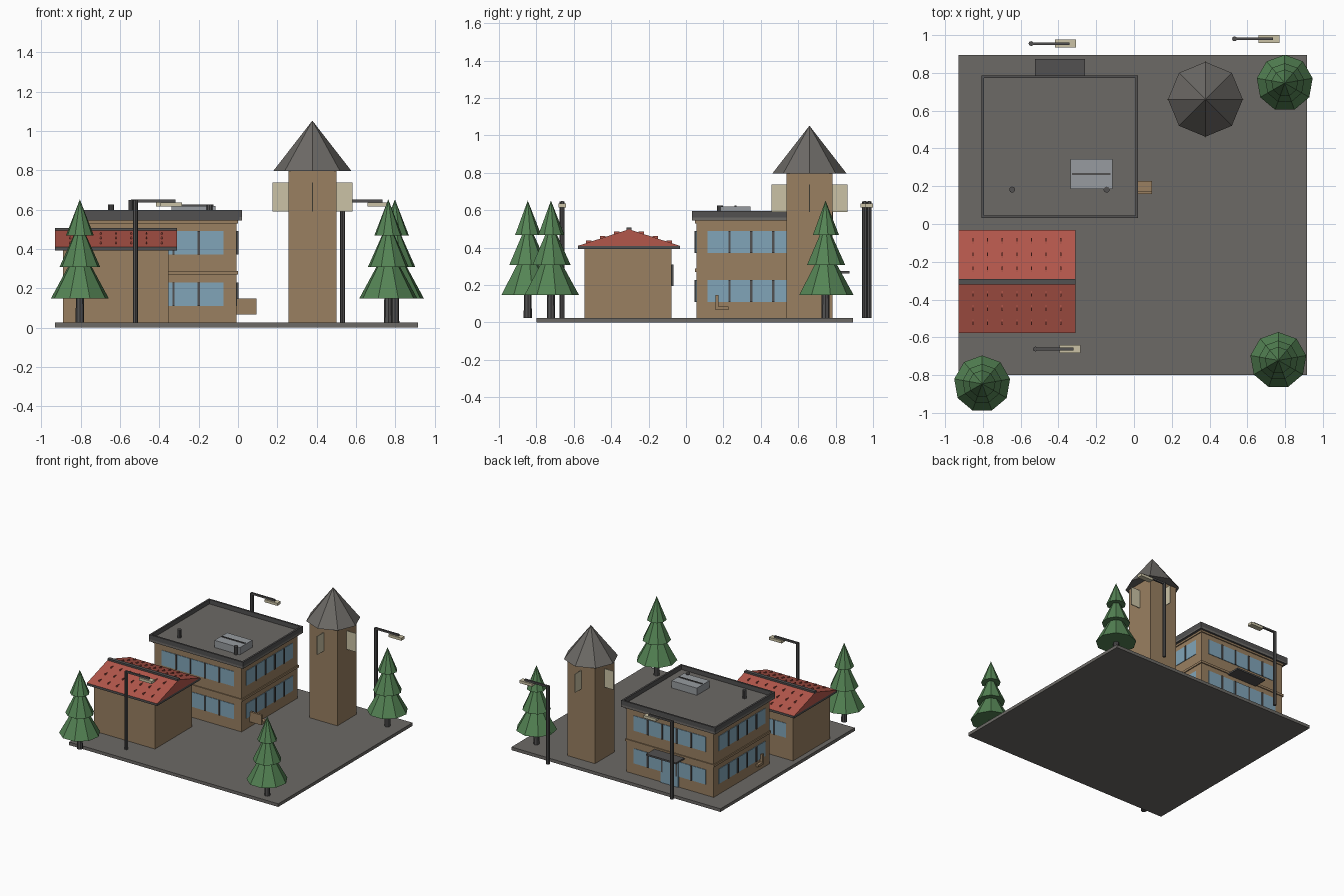
import bpy, bmesh
from mathutils import Matrix, Vector

if "Cube" in bpy.data.objects:
    bpy.data.objects.remove(bpy.data.objects["Cube"])


def material(name, r, g, b):
    m = bpy.data.materials.new(name)
    m.use_nodes = True
    m.diffuse_color = (r, g, b, 1)
    m.node_tree.nodes["Principled BSDF"].inputs["Base Color"].default_value = (r, g, b, 1)
    return m


TAN = material("tan wall", 0.32, 0.215, 0.12)
GREY = material("asphalt grey", 0.15, 0.142, 0.132)
DARK = material("dark grey", 0.085, 0.083, 0.083)
RED = material("roof red", 0.45, 0.095, 0.07)
GREEN = material("leaf green", 0.09, 0.23, 0.09)
GLASS = material("window blue", 0.22, 0.376, 0.485)
METAL = material("light metal", 0.31, 0.33, 0.35)
CREAM = material("cream", 0.6, 0.545, 0.38)


def finish(name, bm, mat):
    bmesh.ops.recalc_face_normals(bm, faces=bm.faces)
    mesh = bpy.data.meshes.new(name)
    bm.to_mesh(mesh)
    bm.free()
    mesh.materials.append(mat)
    ob = bpy.data.objects.new(name, mesh)
    bpy.context.collection.objects.link(ob)
    return ob


def add_box(bm, xs, ys, zs):
    lo, hi = Vector((xs[0], ys[0], zs[0])), Vector((xs[1], ys[1], zs[1]))
    mat = Matrix.Translation((lo + hi) / 2) @ Matrix.Diagonal((*(hi - lo), 1))
    bmesh.ops.create_cube(bm, size=1, matrix=mat)


def box(name, xs, ys, zs, mat):
    bm = bmesh.new()
    add_box(bm, xs, ys, zs)
    return finish(name, bm, mat)


def cone(name, x, y, z0, z1, r0, r1, sides, mat):
    bm = bmesh.new()
    bmesh.ops.create_cone(bm, cap_ends=True, segments=sides, radius1=r0, radius2=r1,
                          depth=z1 - z0, matrix=Matrix.Translation((x, y, (z0 + z1) / 2)))
    return finish(name, bm, mat)


def windows(name, axis, wall, out, a, b, zs, panes):
    """Glass strip with protruding mullions on a wall; axis is the wall normal."""
    def span(depth):
        return sorted((wall, wall + out * depth))

    def place(along, depth):
        return (span(depth), along) if axis == "x" else (along, span(depth))
    box(name + "_glass", *place((a, b), 0.004), zs, GLASS)
    bm = bmesh.new()
    for i in range(1, panes):
        c = a + (b - a) * i / panes
        add_box(bm, *place((c - 0.006, c + 0.006), 0.011), zs)
    finish(name + "_mullions", bm, DARK)


# Ground
TOP = 0.025
box("ground_slab", (-0.93, 0.915), (-0.80, 0.894), (0, TOP), GREY)

# Main building walls and trim bands
X, Y = (-0.778, -0.008), (0.056, 0.762)
grow = lambda span, d: (span[0] - d, span[1] + d)
box("main_walls", X, Y, (TOP, 0.55), TAN)
for label, zs in (("floor_band", (0.27, 0.288)), ("eaves_band", (0.53, 0.545))):
    box(label, grow(X, 0.008), grow(Y, 0.008), zs, TAN)

# Flat roof with a parapet
RX, RY = (-0.808, 0.021), (0.032, 0.787)
box("roof_deck", RX, RY, (0.545, 0.562), GREY)
bm = bmesh.new()
T = 0.014
for x in ((RX[0], RX[0] + T), (RX[1] - T, RX[1])):
    add_box(bm, x, RY, (0.544, 0.597))
for y in ((RY[0], RY[0] + T), (RY[1] - T, RY[1])):
    add_box(bm, (RX[0] + T, RX[1] - T), y, (0.544, 0.597))
finish("roof_parapet", bm, DARK)

# Windows on both storeys of all four sides
for storey, zs in (("lower", (0.11, 0.228)), ("upper", (0.371, 0.49))):
    for side, axis, wall, out, a, b in (
            ("front", "y", Y[0], -1, -0.71, -0.073), ("back", "y", Y[1], 1, -0.71, -0.073),
            ("left", "x", X[1], 1, 0.115, 0.70), ("right", "x", X[0], -1, 0.115, 0.70)):
        windows(f"{storey}_{side}_windows", axis, wall, out, a, b, zs, 5)

# Back entrance
box("entrance_door", (-0.47, -0.315), (Y[1], Y[1] + 0.008), (TOP, 0.228), GLASS)
box("entrance_canopy", (-0.523, -0.26), (Y[1], 0.873), (0.262, 0.275), DARK)

# L-shaped bench standing out from the side walls
box("bench_back", (-0.80, 0.095), (0.158, 0.175), (0.067, 0.147), TAN)
box("bench_seat", (-0.80, 0.095), (0.175, 0.228), (0.067, 0.085), TAN)

# Roof equipment
box("air_unit", (-0.337, -0.114), (0.185, 0.344), (0.56, 0.619), METAL)
box("air_unit_fin", (-0.327, -0.124), (0.26, 0.269), (0.619, 0.625), DARK)
for x in (-0.645, -0.145):
    cone("roof_vent", x, 0.182, 0.56, 0.626, 0.016, 0.016, 10, DARK)

# Small house
HX, HY, RIDGE = (-0.93, -0.31), (-0.577, -0.033), -0.305
box("house_walls", (-0.89, -0.353), (-0.543, -0.078), (TOP, 0.40), TAN)
box("house_eaves", HX, HY, (0.392, 0.41), DARK)
windows("house_back_windows", "y", -0.078, 1, -0.83, -0.41, (0.195, 0.31), 4)

# Gabled roof
EAVE, PEAK = 0.41, 0.498
bm = bmesh.new()
face = bm.faces.new([bm.verts.new((HX[0], y, z)) for y, z in
                     ((HY[0], EAVE), (HY[1], EAVE), (RIDGE, PEAK))])
ext = bmesh.ops.extrude_face_region(bm, geom=[face])["geom"]
bmesh.ops.translate(bm, vec=(HX[1] - HX[0], 0, 0),
                    verts=[v for v in ext if isinstance(v, bmesh.types.BMVert)])
finish("house_roof", bm, RED)
box("house_ridge_cap", HX, (RIDGE - 0.014, RIDGE + 0.014), (0.488, 0.507), DARK)

# Raised tile ribs in rows on both slopes
bm = bmesh.new()
for side in (-1, 1):
    half = abs((HY[0] if side < 0 else HY[1]) - RIDGE)
    for row in range(3):
        d = 0.065 + 0.075 * row
        z = PEAK - (PEAK - EAVE) * d / half
        for col in range(7):
            x = HX[0] + 0.0775 * (col + 1)
            y = RIDGE + side * d
            add_box(bm, (x - 0.003, x + 0.003), (y - 0.015, y + 0.015), (z - 0.003, z + 0.009))
finish("house_roof_ribs", bm, RED)

# Tower
TX, TY, H = 0.378, 0.66, 0.122
box("tower_walls", (TX - H, TX + H), (TY - H, TY + H), (TOP, 0.80), TAN)
cone("tower_roof", TX, TY, 0.797, 1.052, 0.198, 0, 8, GREY)
for s in (-1, 1):
    near, far = sorted((s * H, s * 0.203))
    box("tower_side_panel", (TX + near, TX + far), (TY - 0.003, TY + 0.003), (0.59, 0.738), CREAM)
    box("tower_end_panel", (TX - 0.003, TX + 0.003), (TY + near, TY + far), (0.59, 0.738), CREAM)

# Street lamps
for x, y in ((-0.522, -0.662), (-0.545, 0.955), (0.532, 0.98)):
    cone("lamp_pole", x, y, TOP, 0.648, 0.013, 0.013, 8, DARK)
    box("lamp_arm", (x, x + 0.203), (y - 0.007, y + 0.007), (0.636, 0.65), DARK)
    box("lamp_head", (x + 0.127, x + 0.238), (y - 0.021, y + 0.021), (0.615, 0.636), CREAM)

# Trees: trunk and three tiers
for x, y in ((-0.804, -0.846), (0.764, -0.722), (0.798, 0.746)):
    cone("tree_trunk", x, y, TOP, 0.17, 0.022, 0.02, 8, DARK)
    for name, z0, z1, r in (("low", 0.147, 0.42, 0.15), ("middle", 0.308, 0.54, 0.105),
                            ("top", 0.468, 0.652, 0.072)):
        cone(f"tree_{name}_tier", x, y, z0, z1, r, 0, 9, GREEN)
